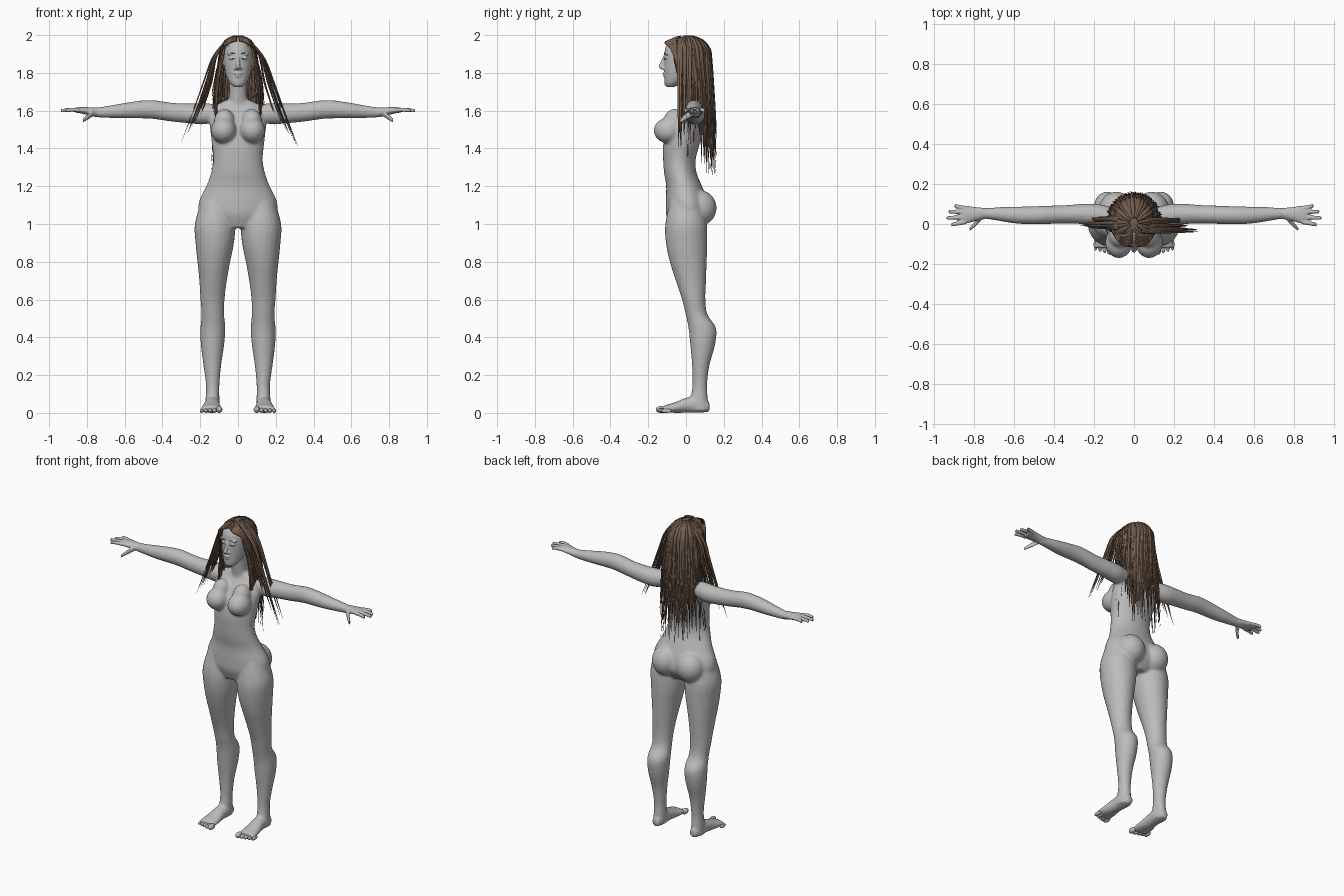
import bpy, bmesh, math, random
from mathutils import Vector, Matrix

random.seed(4)
if "Cube" in bpy.data.objects:
    bpy.data.objects.remove(bpy.data.objects["Cube"])

X, Y, Z = Vector((1, 0, 0)), Vector((0, 1, 0)), Vector((0, 0, 1))


def material(name, rgb):
    m = bpy.data.materials.new(name)
    m.use_nodes = True
    m.diffuse_color = (*rgb, 1)
    bsdf = m.node_tree.nodes["Principled BSDF"]
    bsdf.inputs["Base Color"].default_value = (*rgb, 1)
    bsdf.inputs["Roughness"].default_value = 0.7
    return m


GREY = material("plain grey", (0.5, 0.5, 0.5))
BROWN = material("hair brown", (0.17, 0.11, 0.075))
DARK = material("dark brown", (0.05, 0.035, 0.025))


def spline(rows, steps):
    """Catmull-Rom through rows of numbers."""
    out = []
    for i in range(len(rows) - 1):
        p = [rows[max(i - 1, 0)], rows[i], rows[i + 1], rows[min(i + 2, len(rows) - 1)]]
        for k in range(steps):
            t = k / steps
            out.append([0.5 * (2 * b + (c - a) * t + (2 * a - 5 * b + 4 * c - d) * t * t
                               + (3 * b - a - 3 * c + d) * t ** 3) for a, b, c, d in zip(*p)])
    return out + [list(rows[-1])]


def tube(bm, rows, side, axis=None, sides=24, steps=4):
    """Closed tube through (x, y, z, radius_a, radius_b); rings follow axis or the path."""
    rows = spline(rows, steps)
    pts = [Vector(r[:3]) for r in rows]
    rings = []
    for i, r in enumerate(rows):
        t = axis or (pts[min(i + 1, len(pts) - 1)] - pts[max(i - 1, 0)]).normalized()
        n = t.cross(side).normalized()
        ring = []
        for k in range(sides):
            a = math.tau * k / sides
            ring.append(bm.verts.new(pts[i] + side * r[3] * math.cos(a) + n * r[4] * math.sin(a)))
        rings.append(ring)
    for lo, hi in zip(rings, rings[1:]):
        for k in range(sides):
            j = (k + 1) % sides
            bm.faces.new((lo[k], lo[j], hi[j], hi[k]))
    bm.faces.new(rings[0][::-1])
    bm.faces.new(rings[-1])


def ball(bm, centre, radii):
    m = Matrix.Translation(centre) @ Matrix.Diagonal((*radii, 1))
    bmesh.ops.create_uvsphere(bm, u_segments=28, v_segments=18, radius=1, matrix=m)


def finish(bm, name, mat, voxel=0, relax=0):
    bmesh.ops.recalc_face_normals(bm, faces=bm.faces)
    for f in bm.faces:
        f.smooth = True
    me = bpy.data.meshes.new(name)
    bm.to_mesh(me)
    bm.free()
    me.materials.append(mat)
    ob = bpy.data.objects.new(name, me)
    bpy.context.collection.objects.link(ob)
    if voxel:
        mod = ob.modifiers.new("fuse", 'REMESH')
        mod.mode, mod.voxel_size, mod.use_smooth_shade = 'VOXEL', voxel, True
        mod = ob.modifiers.new("relax", 'SMOOTH')
        mod.factor, mod.iterations = 0.5, relax
    return ob


# Body: torso, legs, feet and arms fused into one smooth skin
bm = bmesh.new()
torso = [(.98, 0, .11, .08), (1.05, .01, .2, .115), (1.12, .005, .206, .112), (1.2, -.01, .168, .095),
         (1.27, -.03, .143, .086), (1.34, -.035, .131, .086), (1.42, -.025, .138, .096),
         (1.5, -.005, .147, .095), (1.57, .018, .152, .078), (1.62, .03, .125, .056), (1.655, .03, .07, .045)]
tube(bm, [(0, cy, z, a, b) for z, cy, a, b in torso], X, Z, 36)
tube(bm, [(0, .03, 1.58, .06, .05), (0, .018, 1.68, .048, .048), (0, 0, 1.8, .046, .046)], X, Z)

leg = [(1.12, .115, 0, .08, .085), (1, .122, 0, .107, .11), (.9, .123, .003, .102, .11),
       (.8, .128, .012, .087, .098), (.7, .132, .026, .073, .08), (.6, .135, .041, .064, .062),
       (.52, .133, .056, .06, .058), (.45, .133, .086, .066, .073), (.36, .135, .088, .062, .066),
       (.25, .136, .078, .047, .046), (.15, .134, .073, .036, .039), (.08, .135, .07, .037, .045),
       (.01, .137, .072, .038, .048)]
foot = [(.125, .135, .03, .024, .026), (.07, .135, .045, .038, .045), (0, .138, .04, .042, .04),
        (-.06, .141, .028, .052, .028), (-.12, .143, .02, .056, .018)]
arm = [(.1, .035, 1.59, .045, .045), (.18, .045, 1.583, .055, .056), (.25, .05, 1.585, .051, .053),
       (.35, .048, 1.592, .046, .05), (.45, .045, 1.606, .046, .05), (.52, .043, 1.606, .045, .047),
       (.6, .045, 1.6, .042, .041), (.68, .05, 1.594, .034, .033), (.75, .053, 1.591, .027, .026),
       (.78, .052, 1.595, .032, .022)]
for s in (1, -1):
    tube(bm, [(s * cx, cy, z, a, b) for z, cx, cy, a, b in leg], X, Z)
    tube(bm, [(s * cx, y, cz, a, b) for y, cx, cz, a, b in foot], X, Y)
    tube(bm, [(s * x, cy, cz, a, b) for x, cy, cz, a, b in arm], Y, X)
    ball(bm, (s * .088, .07, 1.085), (.088, .092, .095))
    ball(bm, (s * .076, -.093, 1.495), (.068, .078, .068))
    ball(bm, (s * .072, -.06, 1.54), (.055, .06, .07))
finish(bm, "body", GREY, .007, 12)

# Hands with spread fingers, and toes
fingers = [(.01, -.003, .912), (.035, .03, .937), (.06, .062, .927), (.08, .092, .897)]
for s, label in ((1, "left"), (-1, "right")):
    bm = bmesh.new()
    palm = [(.74, .053, 1.591, .027, .025), (.79, .05, 1.597, .034, .021),
            (.83, .047, 1.602, .043, .017), (.865, .045, 1.603, .042, .012)]
    tube(bm, [(s * x, y, z, a, b) for x, y, z, a, b in palm], Y, X)
    for base, tip, reach in fingers:
        tube(bm, [(s * .84, base, 1.603, .011, .011), (s * .88, (base + tip) / 2, 1.605, .011, .011),
                  (s * reach, tip, 1.6, .009, .009)], Y, X, 12)
    tube(bm, [(s * .765, .035, 1.59, .018, .018), (s * .795, 0, 1.567, .014, .015),
              (s * .822, -.026, 1.546, .009, .01)], Y, X, 12)
    finish(bm, label + "_hand", GREY, .004, 3)

    bm = bmesh.new()
    for i in range(5):
        r = .018 if i == 0 else .0135 - i * .0006
        ball(bm, (s * (.099 + i * .0225 + (i > 0) * .003), -.132 + i * .007, r), (r * .9, .028, r))
    finish(bm, label + "_toes", GREY)

# Head with nose, lips, eyelids and ears
bm = bmesh.new()
head = [(1.725, -.082, .02, .02), (1.745, -.068, .043, .045), (1.785, -.042, .063, .073),
        (1.83, -.03, .072, .087), (1.88, -.02, .077, .096), (1.93, -.014, .075, .096),
        (1.965, -.01, .06, .078), (1.985, -.01, .03, .04)]
tube(bm, [(0, cy, z, a, b) for z, cy, a, b in head], X, Z, 32)
tube(bm, [(0, -.108, 1.893, .008, .01), (0, -.12, 1.86, .009, .014), (0, -.129, 1.832, .013, .015),
          (0, -.118, 1.817, .012, .01)], X, Z, 14)
ball(bm, (0, -.112, 1.796), (.022, .012, .007))
ball(bm, (0, -.109, 1.783), (.019, .012, .007))
ball(bm, (0, -.094, 1.744), (.02, .02, .018))
for s in (1, -1):
    ball(bm, (s * .031, -.1, 1.878), (.018, .013, .011))
    ball(bm, (s * .032, -.1, 1.9), (.027, .012, .008))
    ball(bm, (s * .076, -.01, 1.865), (.008, .016, .028))
    ball(bm, (s * .014, -.116, 1.824), (.008, .012, .008))
finish(bm, "head", GREY, .004, 4)

# Eyebrows and lashes
bm = bmesh.new()
for s in (1, -1):
    for z, lift, depth, thick in ((1.899, .007, -.112, .0022), (1.875, -.002, -.113, .0018)):
        tube(bm, [(s * .015, depth - .001, z, thick / 2, thick), (s * .033, depth, z + lift, thick, thick),
                  (s * .05, depth + .017, z, thick / 2, thick / 2)], Z, X, 6)
finish(bm, "brows_and_lashes", DARK)

# Hair cap, opened around the face
CENTRE, SIZE = Vector((0, .005, 1.885)), Vector((.098, .125, .11))
bm = bmesh.new()
ball(bm, CENTRE, SIZE)
gone = [v for v in bm.verts if v.co.z < 1.78 or (v.co.y < -.035 and v.co.z < 1.945 - abs(v.co.x) * .3)]
bmesh.ops.delete(bm, geom=gone, context='VERTS')
finish(bm, "hair_cap", BROWN)


def scalp(a, phi, grow=1.0):
    d = Vector((math.sin(phi) * math.sin(a), math.sin(phi) * math.cos(a), math.cos(phi)))
    return CENTRE + d * SIZE * grow


def lock(bm, points, side, width):
    n = len(points) - 1
    shape = [width * (.5 if i == 0 else 1) * (1 - (i / n) ** 3 * .95) for i in range(n + 1)]
    tube(bm, [(*p, w, w * .45) for p, w in zip(points, shape)], side, None, 5, 3)


# Long locks falling over the back and sides
bm = bmesh.new()
for i in range(150):
    a = math.radians(-122 + 244 * (i + random.random()) / 150)
    grow = random.uniform(.97, 1.04)
    back = abs(a) < math.radians(65)
    end = random.uniform(1.25, 1.48) if back or random.random() < .25 else random.uniform(1.42, 1.64)
    pts = [scalp(a, math.radians(d), grow) for d in (12, 40, 68, 92)]
    for f, flare in ((.35, 1.06), (.7, 1.15), (1, 1.22)):
        z = pts[3].z + (end - pts[3].z) * f
        pts.append(Vector((.112 * flare * math.sin(a) + random.uniform(-.008, .008),
                           .025 + .11 * flare * math.cos(a) * grow, z)))
    lock(bm, pts, Vector((math.cos(a), -math.sin(a), 0)), random.uniform(.007, .013))
finish(bm, "long_hair", BROWN)

# Fringe swept aside, and loose locks flaring out over the shoulders
bm = bmesh.new()
for s in (1, -1):
    for i in range(9):
        k = i / 8
        lock(bm, [Vector(p) for p in (
            (s * .005, -.03 - k * .06, 1.995 - k * .025), (s * .045, -.06 - k * .045, 1.98 - k * .02),
            (s * .082, -.05 - k * .025, 1.93), (s * .1, -.03 - k * .02, 1.86),
            (s * (.105 + k * .015), -.015, 1.76), (s * (.1 + k * .04), .005, 1.62 + .06 * k))],
            Y, .011)
    for i in range(12):
        k = random.random()
        out, drop = .17 + .16 * k, 1.62 - .23 * k
        y = random.uniform(-.045, .03)
        lock(bm, [Vector(p) for p in (
            (s * .04, y, 1.985), (s * .09, y, 1.94), (s * (.115 + .03 * k), y, 1.87),
            (s * (.13 + .06 * k), y, 1.76), (s * (out + .14) / 2 + s * .03 * k, y, (drop + 1.72) / 2),
            (s * out, y, drop))], Y, .011)
finish(bm, "loose_hair", BROWN)
